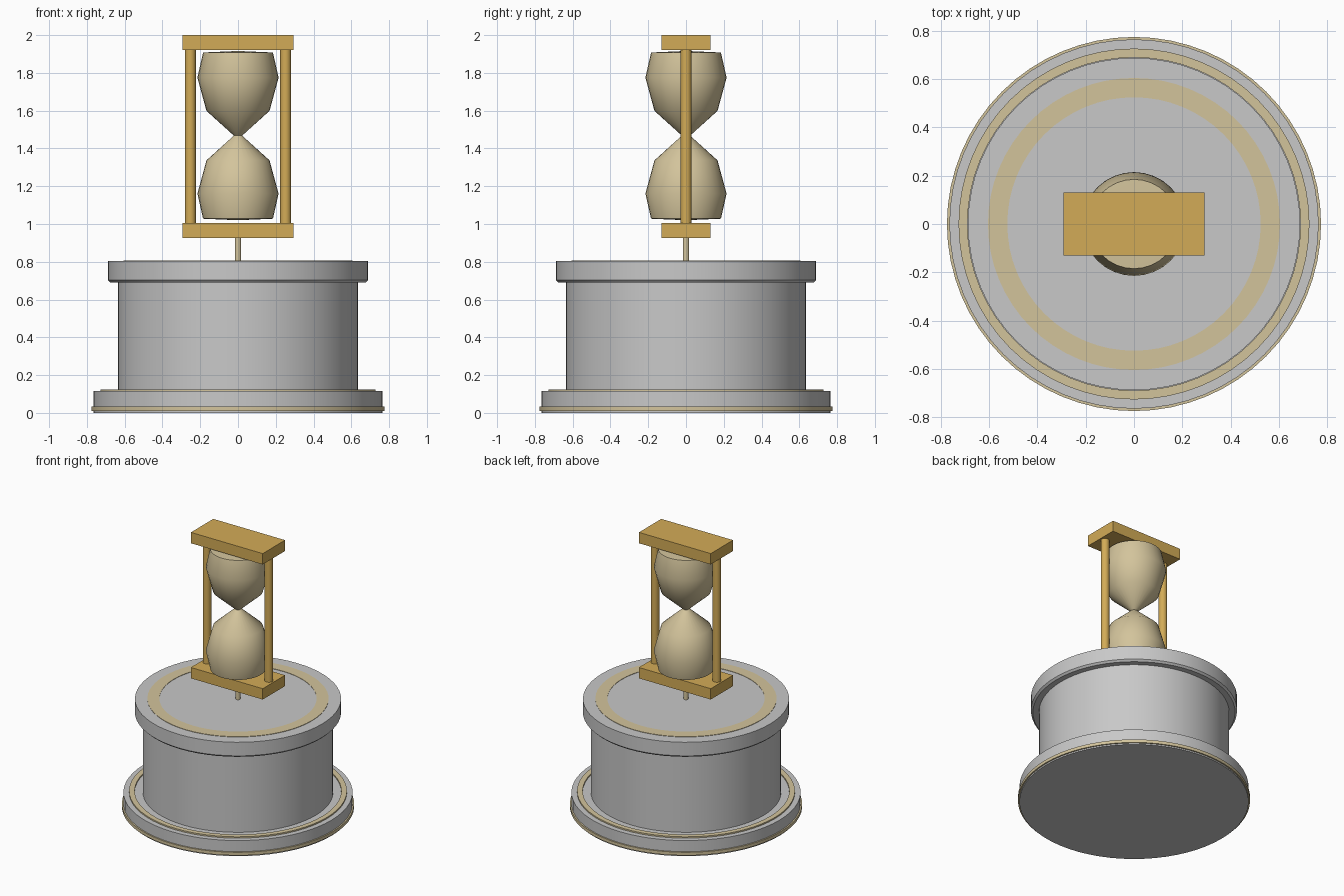
import bpy, math

if "Cube" in bpy.data.objects:
    bpy.data.objects.remove(bpy.data.objects["Cube"])


def material(name, rgb):
    m = bpy.data.materials.new(name)
    m.diffuse_color = (*rgb, 1)
    m.use_nodes = True
    m.node_tree.nodes["Principled BSDF"].inputs["Base Color"].default_value = m.diffuse_color
    return m


GREY = material("light grey", (0.58, 0.58, 0.58))
TAN = material("pale tan", (0.65, 0.55, 0.33))
GOLD = material("gold", (0.65, 0.41, 0.095))


def lathe(name, profile, mat, segs=64, angle=30, closed=False, x=0.0):
    """Revolve (radius, z) points, listed bottom to top on the outside, about z."""
    verts, rings, faces = [], [], []
    for r, z in profile:
        start = len(verts)
        n = 1 if r == 0 else segs
        for i in range(n):
            a = 2 * math.pi * i / segs
            verts.append((r * math.cos(a), r * math.sin(a), z))
        rings.append([start + i % n for i in range(segs)])
    pairs = list(zip(rings, rings[1:] + rings[:1]))
    for lo, hi in pairs if closed else pairs[:-1]:
        for i in range(segs):
            j = (i + 1) % segs
            f = [lo[i], lo[j], hi[j], hi[i]]
            faces.append(list(dict.fromkeys(f)))
    me = bpy.data.meshes.new(name)
    me.from_pydata(verts, [], faces)
    me.materials.append(mat)
    ob = bpy.data.objects.new(name, me)
    ob.location.x = x
    bpy.context.collection.objects.link(ob)
    bpy.ops.object.select_all(action='DESELECT')
    ob.select_set(True)
    bpy.context.view_layer.objects.active = ob
    bpy.ops.object.shade_smooth_by_angle(angle=math.radians(angle))
    return ob


def ring(name, r0, r1, z0, z1, mat):
    return lathe(name, [(r0, z0), (r1, z0), (r1, z1), (r0, z1)], mat, closed=True)


def slab(name, z0, z1):
    bpy.ops.mesh.primitive_cube_add(size=1, location=(0, 0, (z0 + z1) / 2))
    ob = bpy.context.object
    ob.name = name
    ob.scale = (0.585, 0.26, z1 - z0)
    ob.data.materials.append(GOLD)


# Round pedestal: foot, drum and overhanging cap
lathe("pedestal", [(0, 0), (0.765, 0), (0.765, 0.115), (0.635, 0.115), (0.635, 0.69),
                   (0.675, 0.69), (0.688, 0.703), (0.688, 0.803), (0, 0.803)], GREY)

# Tan inlay rings
ring("foot_edge_band", 0.755, 0.775, 0.01, 0.033, TAN)
ring("foot_top_ring", 0.69, 0.727, 0.11, 0.125, TAN)
ring("cap_top_ring", 0.525, 0.605, 0.80, 0.806, TAN)

# Stem carrying the hourglass
lathe("stem", [(0, 0.79), (0.017, 0.79), (0.017, 0.93), (0, 0.93)], TAN, 16)

# Frame slabs and posts
slab("frame_bottom", 0.925, 1.005)
slab("frame_top", 1.92, 2.0)
for side, x in (("left", -0.252), ("right", 0.252)):
    lathe(side + "_post", [(0, 1.0), (0.029, 1.0), (0.029, 1.925), (0, 1.925)],
          GOLD, 16, x=x)

# Hourglass: lower bulb mirrored about the neck
MID = 1.468
half = [(0, 0.448), (0.185, 0.44), (0.215, 0.307), (0.167, 0.131), (0.022, 0.0)]
profile = [(r, MID - h) for r, h in half] + [(r, MID + h) for r, h in half[-2::-1]]
lathe("hourglass_bulbs", profile, TAN, 32, angle=60)
